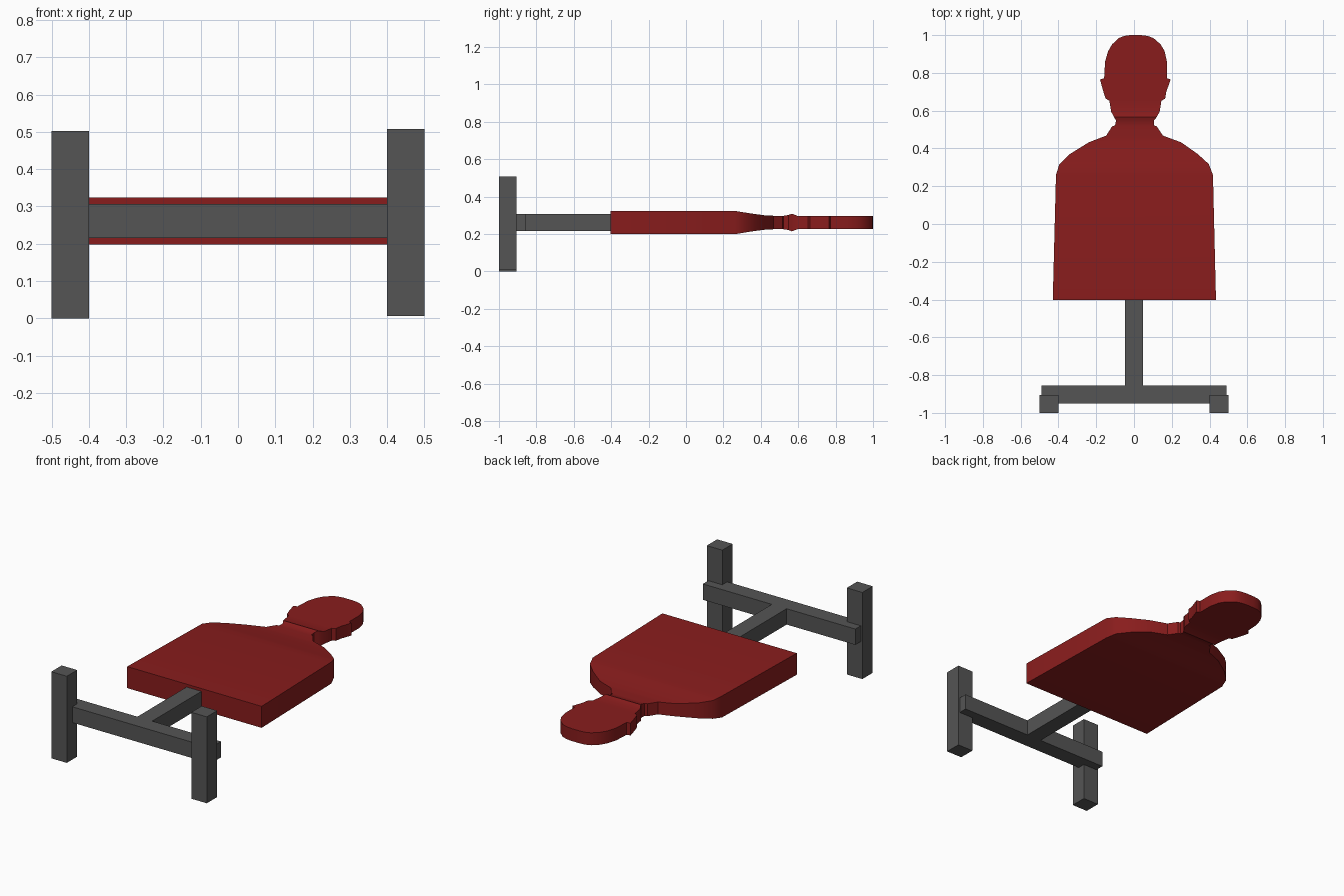
import bpy, bmesh


def material(name, color):
    mat = bpy.data.materials.new(name)
    mat.diffuse_color = color
    return mat


def finish(name, bm, mat):
    bmesh.ops.recalc_face_normals(bm, faces=bm.faces)
    mesh = bpy.data.meshes.new(name)
    bm.to_mesh(mesh)
    bm.free()
    mesh.materials.append(mat)
    obj = bpy.data.objects.new(name, mesh)
    bpy.context.collection.objects.link(obj)
    return obj


def box(name, lo, hi, mat):
    bm = bmesh.new()
    bmesh.ops.create_cube(bm, size=1)
    for v in bm.verts:
        v.co = [(a + b) / 2 + c * (b - a) for a, b, c in zip(lo, hi, v.co)]
    return finish(name, bm, mat)


red = material("red_paint", (0.25, 0.012, 0.012, 1))
grey = material("dark_grey", (0.09, 0.09, 0.09, 1))

# Stand: two feet, crossbar and stem
box("left_foot", (-0.50, -1.0, 0.0), (-0.40, -0.905, 0.503), grey)
box("right_foot", (0.40, -1.0, 0.006), (0.50, -0.905, 0.508), grey)
box("crossbar", (-0.49, -0.95, 0.215), (0.49, -0.855, 0.307), grey)
box("stem", (-0.048, -0.87, 0.215), (0.047, -0.38, 0.307), grey)

# Torso and head: lofted sections (y, left x, right x, half thickness)
sections = [
    (-0.403, -0.43, 0.434, 0.0625), (0.26, -0.413, 0.418, 0.0625),
    (0.317, -0.395, 0.396, 0.053), (0.37, -0.34, 0.338, 0.045),
    (0.432, -0.24, 0.25, 0.037), (0.468, -0.147, 0.153, 0.036),
    (0.517, -0.116, 0.12, 0.036), (0.522, -0.10, 0.106, 0.036),
    (0.548, -0.095, 0.106, 0.04), (0.566, -0.106, 0.12, 0.047),
    (0.595, -0.121, 0.136, 0.036), (0.652, -0.13, 0.145, 0.036),
    (0.664, -0.15, 0.165, 0.036), (0.70, -0.162, 0.171, 0.036),
    (0.765, -0.18, 0.194, 0.036), (0.772, -0.158, 0.174, 0.036),
    (0.86, -0.153, 0.174, 0.036), (0.915, -0.137, 0.162, 0.036),
    (0.952, -0.115, 0.14, 0.036), (0.985, -0.08, 0.102, 0.036),
    (0.996, -0.05, 0.07, 0.036), (1.0, -0.02, 0.035, 0.036),
]
mid = 0.261
bm = bmesh.new()
rings = [[bm.verts.new(p) for p in ((l, y, mid - h), (r, y, mid - h),
                                   (r, y, mid + h), (l, y, mid + h))]
         for y, l, r, h in sections]
for a, b in zip(rings, rings[1:]):
    for i in range(4):
        j = (i + 1) % 4
        bm.faces.new((a[i], a[j], b[j], b[i]))
bm.faces.new(rings[0])
bm.faces.new(rings[-1])
target = finish("torso_target", bm, red)
bpy.context.view_layer.objects.active = target
target.select_set(True)
bpy.ops.object.shade_smooth_by_angle(angle=0.5)
